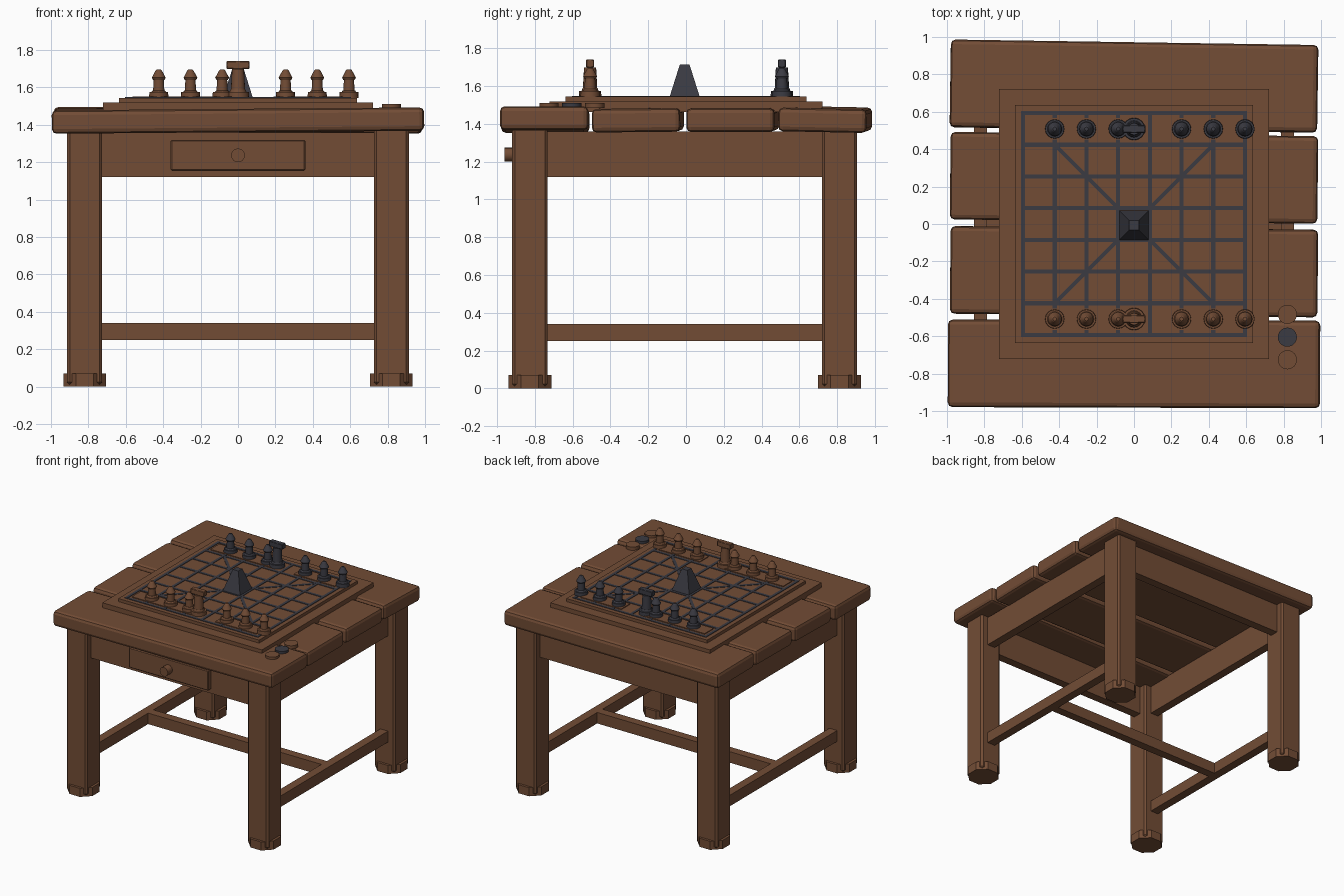
import bpy, bmesh, math
from mathutils import Matrix, Vector

cube = bpy.data.objects.get("Cube")
if cube:
    bpy.data.objects.remove(cube, do_unlink=True)


def material(name, color):
    m = bpy.data.materials.new(name)
    m.use_nodes = True
    m.diffuse_color = (*color, 1)
    bsdf = m.node_tree.nodes["Principled BSDF"]
    bsdf.inputs["Base Color"].default_value = (*color, 1)
    bsdf.inputs["Roughness"].default_value = 0.8
    return m


WOOD = material("brown wood", (0.17, 0.073, 0.036))
DARK = material("charcoal", (0.043, 0.043, 0.055))


def finish(name, bm, mat, loc=(0, 0, 0), rot=(0, 0, 0), bevel=0.0, segments=1):
    mesh = bpy.data.meshes.new(name)
    bm.to_mesh(mesh)
    bm.free()
    mesh.materials.append(mat)
    obj = bpy.data.objects.new(name, mesh)
    bpy.context.collection.objects.link(obj)
    obj.location, obj.rotation_euler = loc, rot
    if bevel:
        mod = obj.modifiers.new("edge", "BEVEL")
        mod.width, mod.segments = bevel, segments
    return obj


def add_box(bm, center, size, angle=0.0):
    m = Matrix.Translation(center) @ Matrix.Rotation(angle, 4, "Z") @ Matrix.Diagonal((*size, 1))
    bmesh.ops.create_cube(bm, size=1, matrix=m)


def add_cone(bm, z0, z1, r0, r1, sides=16, turn=0.0):
    m = Matrix.Translation((0, 0, (z0 + z1) / 2)) @ Matrix.Rotation(turn, 4, "Z")
    bmesh.ops.create_cone(bm, cap_ends=True, segments=sides, radius1=r0,
                          radius2=r1, depth=z1 - z0, matrix=m)


def box(name, center, size, mat=WOOD, rot=(0, 0, 0), bevel=0.0, segments=1):
    bm = bmesh.new()
    add_box(bm, (0, 0, 0), size)
    return finish(name, bm, mat, center, rot, bevel, segments)


def turned(name, loc, sections, mat=WOOD, sides=16, turn=0.0, rot=(0, 0, 0)):
    bm = bmesh.new()
    for s in sections:
        add_cone(bm, *s, sides=sides, turn=turn)
    return finish(name, bm, mat, loc, rot)


# Legs with octagonal feet
LEG = 0.82
OFF = -0.007
for sx, side in ((-1, "right"), (1, "left")):
    for sy, end in ((-1, "front"), (1, "back")):
        x, y = sx * LEG, sy * LEG + OFF
        box(f"{end}_{side}_leg", (x, y, 0.695), (0.187, 0.187, 1.37), bevel=0.014)
        turned(f"{end}_{side}_foot", (x, y, 0), [(0, 0.07, 0.123, 0.123)],
               sides=8, turn=math.pi / 8)

# Aprons and stretchers
for s, end, side in ((-1, "front", "right"), (1, "back", "left")):
    box(f"{end}_apron", (0, s * LEG + OFF, 1.24), (1.5, 0.07, 0.24))
    box(f"{side}_apron", (s * LEG, OFF, 1.24), (0.07, 1.5, 0.24))
    box(f"{side}_stretcher", (s * LEG, OFF, 0.295), (0.07, 1.5, 0.09))
box("middle_stretcher", (0, OFF, 0.295), (1.6, 0.07, 0.09))

# Drawer and knob
box("drawer_front", (0, -0.875, 1.237), (0.72, 0.05, 0.165), bevel=0.006)
turned("drawer_knob", (0, -0.89, 1.237), [(0, 0.07, 0.037, 0.037)],
       rot=(math.pi / 2, 0, 0))

# Uneven table-top planks: centre y, centre z, length, tilt x, y, z
planks = [(-0.748, 1.423, 1.99, 0.0, -0.008, -0.003),
          (-0.255, 1.422, 1.965, 0.01, 0.003, -0.010),
          (0.247, 1.424, 1.965, 0.0, 0.004, -0.012),
          (0.737, 1.424, 1.965, -0.02, 0.005, -0.015)]
for i, (y, z, length, rx, ry, rz) in enumerate(planks):
    box(f"plank_{i + 1}", (0, y, z), (length, 0.468, 0.125),
        rot=(rx, ry, rz), bevel=0.025, segments=2)

# Game board
box("board_base", (0, 0, 1.492), (1.445, 1.445, 0.056))
box("board_top", (0, 0, 1.53), (1.275, 1.275, 0.03))

# Inlaid grid with four diagonals
CELL, TOP = 0.1695, 1.545
bm = bmesh.new()
for i in range(8):
    p = (i - 3.5) * CELL
    add_box(bm, (p, 0, TOP), (0.022, 7 * CELL + 0.022, 0.008))
    add_box(bm, (0, p, TOP), (7 * CELL + 0.022, 0.022, 0.007))
for sx in (-1, 1):
    for sy in (-1, 1):
        add_box(bm, (sx * 1.5 * CELL, sy * 1.5 * CELL, TOP),
                (2 * CELL * math.sqrt(2), 0.022, 0.006), sx * sy * math.pi / 4)
finish("board_grid", bm, DARK)

# Pieces of both sides, standing on thin plates
pawn = [(0, 0.03, 0.052, 0.05), (0.03, 0.04, 0.04, 0.032), (0.04, 0.095, 0.03, 0.027),
        (0.095, 0.107, 0.03, 0.037), (0.107, 0.145, 0.037, 0.017),
        (0.145, 0.152, 0.017, 0.01)]
chief = [(0, 0.03, 0.06, 0.058), (0.03, 0.045, 0.045, 0.04), (0.045, 0.155, 0.038, 0.032)]
for s, end, mat in ((-1, "front", WOOD), (1, "back", DARK)):
    y = s * 0.508
    for name, x0, x1 in (("right", -0.565, -0.02), ("left", 0.19, 0.56)):
        box(f"{end}_{name}_plate", ((x0 + x1) / 2, y, TOP + 0.002), (x1 - x0, 0.115, 0.009))
    for n, col in enumerate((-2.5, -1.5, -0.5, 1.5, 2.5, 3.5)):
        turned(f"{end}_pawn_{n + 1}", (col * CELL, y, TOP), pawn, mat)
    turned(f"{end}_chief", (0, y, TOP), chief, mat)
    box(f"{end}_chief_crossbar", (0, y, TOP + 0.175), (0.122, 0.042, 0.042), mat, bevel=0.004)

# Central tapered tower
turned("centre_tower", (0, OFF, TOP), [(0, 0.17, 0.112, 0.036)], DARK, sides=4, turn=math.pi / 4)

# Loose counters on the front plank
for n, (y, mat) in enumerate(((-0.483, WOOD), (-0.605, DARK), (-0.726, WOOD))):
    turned(f"counter_{n + 1}", (0.82, y, 1.485), [(0, 0.027, 0.051, 0.051)], mat, sides=24)

# Smooth the turned parts while keeping crisp edges
bpy.ops.object.select_all(action="DESELECT")
for obj in bpy.context.scene.objects:
    if any(k in obj.name for k in ("pawn", "chief", "counter", "knob")):
        obj.select_set(True)
        bpy.context.view_layer.objects.active = obj
bpy.ops.object.shade_smooth_by_angle(angle=math.radians(30))
